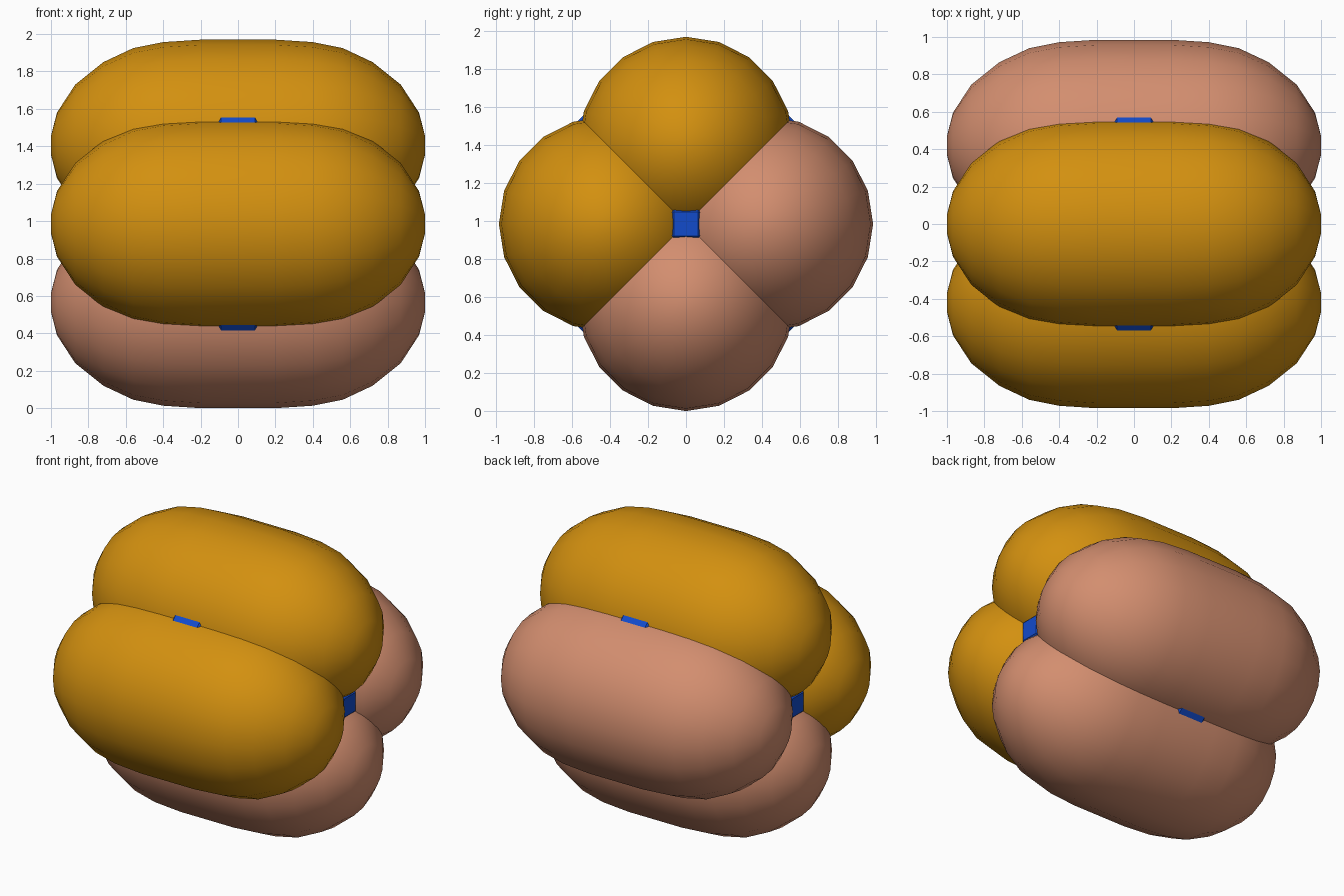
import bpy, bmesh
from math import radians, tau
from mathutils import Matrix, Vector

if "Cube" in bpy.data.objects:
    bpy.data.objects.remove(bpy.data.objects["Cube"], do_unlink=True)

MID = Vector((0, 0, 0.985))
OFFSET = 0.42


def material(name, rgb):
    m = bpy.data.materials.new(name)
    m.use_nodes = True
    m.diffuse_color = (*rgb, 1)
    m.node_tree.nodes["Principled BSDF"].inputs["Base Color"].default_value = (*rgb, 1)
    return m


orange = material("orange", (0.65, 0.28, 0.005))
pink = material("pink", (0.65, 0.27, 0.16))
blue = material("blue", (0.006, 0.07, 0.6))


def add_object(name, bm, mat, location):
    mesh = bpy.data.meshes.new(name)
    bm.to_mesh(mesh)
    bm.free()
    mesh.materials.append(mat)
    obj = bpy.data.objects.new(name, mesh)
    obj.location = location
    bpy.context.collection.objects.link(obj)
    return obj


# Rounded lobes: a pill profile spun around the x axis
half = [(0.2, 0.565), (0.4, 0.552), (0.56, 0.52), (0.72, 0.445),
        (0.87, 0.325), (0.968, 0.175), (1.0, 0.05), (1.0, 0)]
profile = [(-x, r) for x, r in reversed(half)] + half


def lobe(name, mat, y, z):
    bm = bmesh.new()
    verts = [bm.verts.new((x, 0, r)) for x, r in profile]
    edges = [bm.edges.new(pair) for pair in zip(verts, verts[1:])]
    bmesh.ops.spin(bm, geom=verts + edges, axis=(1, 0, 0), cent=(0, 0, 0),
                   angle=tau, steps=20, use_merge=True)
    bmesh.ops.remove_doubles(bm, verts=bm.verts, dist=0.0005)
    bmesh.ops.recalc_face_normals(bm, faces=bm.faces)
    for f in bm.faces:
        f.smooth = True
    return add_object(name, bm, mat, MID + Vector((0, y, z)) * OFFSET)


lobe("top_lobe", orange, 0, 1)
lobe("front_lobe", orange, -1, 0)
lobe("back_lobe", pink, 1, 0)
lobe("bottom_lobe", pink, 0, -1)


# Bevelled bars of the inner frame
def bar(name, size, angle=0):
    bm = bmesh.new()
    bmesh.ops.create_cube(bm, size=1)
    bmesh.ops.scale(bm, vec=size, verts=bm.verts)
    bmesh.ops.bevel(bm, geom=bm.edges[:], offset=0.02, segments=1, affect='EDGES')
    bmesh.ops.rotate(bm, verts=bm.verts, matrix=Matrix.Rotation(radians(angle), 3, 'X'))
    return add_object(name, bm, blue, MID)


bar("axle", (1.68, 0.165, 0.165))
for name, angle in (("rising_cross_bar", 45), ("falling_cross_bar", -45)):
    bar(name, (0.22, 0.165, 1.57), angle)
